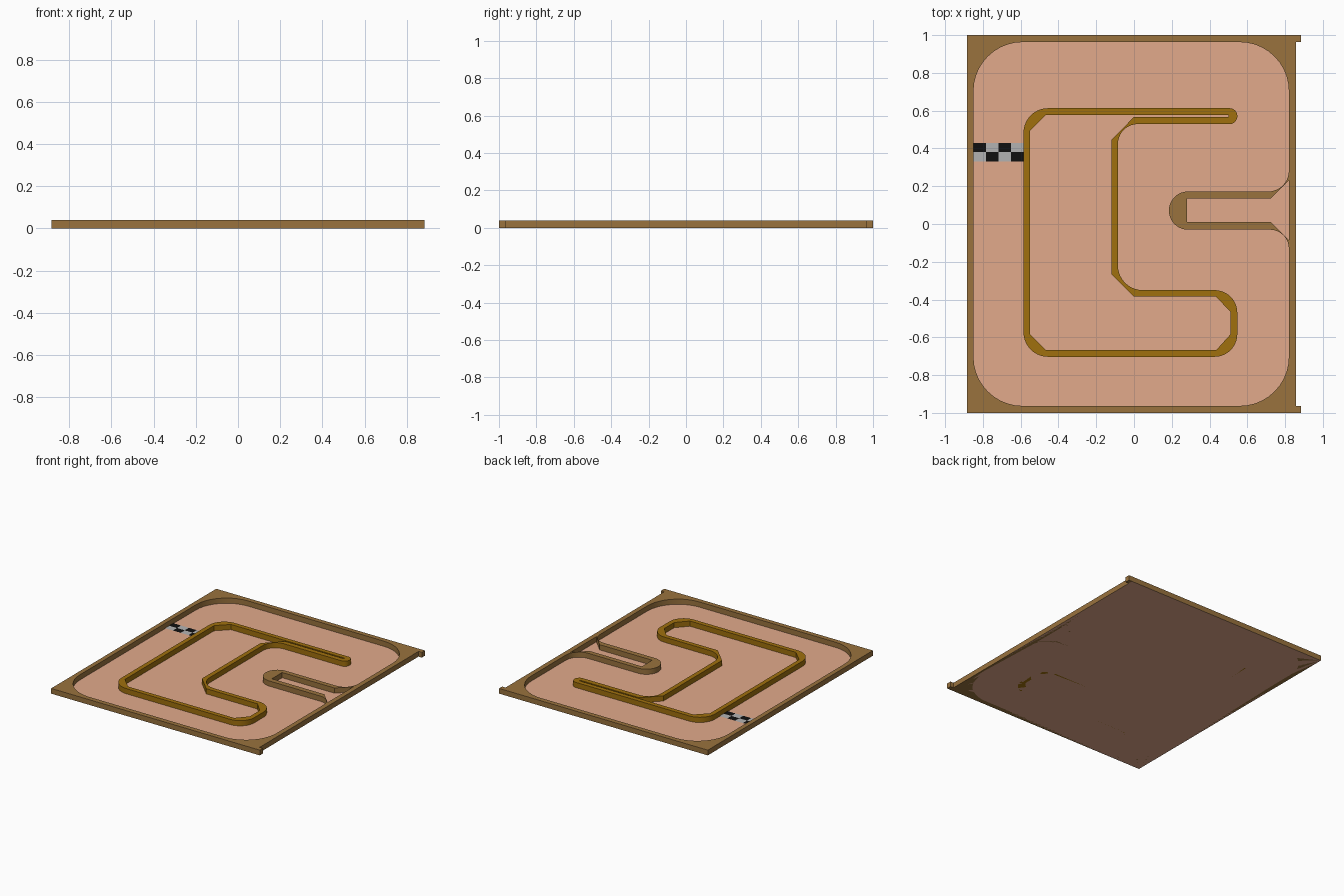
import bpy, bmesh, math
from mathutils import Vector

if "Cube" in bpy.data.objects:
    bpy.data.objects.remove(bpy.data.objects["Cube"])

H = 0.04  # wall height


def material(name, rgb):
    m = bpy.data.materials.new(name)
    m.diffuse_color = (*rgb, 1)
    m.use_nodes = True
    m.node_tree.nodes["Principled BSDF"].inputs["Base Color"].default_value = m.diffuse_color
    return m


def rounded(corners, steps=10):
    """Outline from (x, y, radius) corners, each filleted by its radius."""
    out, n = [], len(corners)
    for i, (x, y, r) in enumerate(corners):
        p = Vector((x, y))
        if r == 0:
            out.append(p)
            continue
        a = (Vector(corners[i - 1][:2]) - p).normalized()
        b = (Vector(corners[(i + 1) % n][:2]) - p).normalized()
        half = a.angle(b) / 2
        c = p + (a + b).normalized() * (r / math.sin(half))
        d = r / math.tan(half)
        u, v = p + a * d - c, p + b * d - c
        ang = u.angle(v)
        for k in range(steps + 1):
            t = k / steps
            out.append(c + (u * math.sin((1 - t) * ang) + v * math.sin(t * ang)) / math.sin(ang))
    return out


def finish(bm, name, mat):
    me = bpy.data.meshes.new(name)
    bm.to_mesh(me)
    bm.free()
    ob = bpy.data.objects.new(name, me)
    bpy.context.collection.objects.link(ob)
    me.materials.append(mat)
    return ob


def wall(name, loops, mat):
    """Extrude a flat region bounded by an outline and its holes."""
    bm = bmesh.new()
    for loop in loops:
        vs = [bm.verts.new((p.x, p.y, 0)) for p in loop]
        for i in range(len(vs)):
            bm.edges.new((vs[i - 1], vs[i]))
    bmesh.ops.triangle_fill(bm, edges=bm.edges[:], use_beauty=True, normal=(0, 0, 1))
    ext = bmesh.ops.extrude_face_region(bm, geom=bm.faces[:], use_keep_orig=True)
    top = [g for g in ext["geom"] if isinstance(g, bmesh.types.BMVert)]
    bmesh.ops.translate(bm, verts=top, vec=(0, 0, H))
    bmesh.ops.recalc_face_normals(bm, faces=bm.faces[:])
    ob = finish(bm, name, mat)
    bpy.ops.object.select_all(action='DESELECT')
    ob.select_set(True)
    bpy.context.view_layer.objects.active = ob
    bpy.ops.object.shade_smooth_by_angle(angle=math.radians(30))
    return ob


def flat(name, rects, z, mat):
    bm = bmesh.new()
    for x0, y0, x1, y1 in rects:
        bm.faces.new([bm.verts.new((x, y, z)) for x, y in
                      ((x0, y0), (x1, y0), (x1, y1), (x0, y1))])
    return finish(bm, name, mat)


frame_mat = material("frame_brown", (0.32, 0.17, 0.048))
island_mat = material("island_ochre", (0.35, 0.16, 0.004))
floor_mat = material("floor_pink", (0.76, 0.40, 0.26))
black = material("check_black", (0.005, 0.005, 0.005))
grey = material("check_grey", (0.45, 0.45, 0.45))

# Floor
flat("track_floor", [(-0.885, -1, 0.857, 1)], 0, floor_mat)

# Outer frame: border with end tabs, track opening, and pocket in the peninsula
border = rounded([(-0.885, -1, 0), (0.885, -1, 0), (0.885, -0.963, 0), (0.857, -0.963, 0),
                  (0.857, 0.963, 0), (0.885, 0.963, 0), (0.885, 1, 0), (-0.885, 1, 0)])
opening = rounded([(-0.85, -0.963, 0.26), (0.82, -0.963, 0.26),
                   (0.82, -0.03, 0.1), (0.185, -0.03, 0.1),
                   (0.185, 0.172, 0.1), (0.82, 0.172, 0.11),
                   (0.82, 0.963, 0.26), (-0.85, 0.963, 0.26)])
pocket = rounded([(0.28, 0.01, 0), (0.725, 0.01, 0), (0.82, -0.085, 0),
                  (0.82, 0.23, 0), (0.725, 0.135, 0), (0.28, 0.135, 0)])
wall("outer_wall", [border, opening, pocket], frame_mat)

# Inner island: filleted outside, chamfered inside
outside = rounded([(-0.585, 0.613, 0.13), (0.547, 0.613, 0.041), (0.547, 0.529, 0.041),
                   (-0.085, 0.529, 0.105), (-0.085, -0.35, 0.13), (0.547, -0.35, 0.12),
                   (0.547, -0.703, 0.12), (-0.585, -0.703, 0.13)])
inside = rounded([(x, y, 0) for x, y in (
    (-0.55, 0.495), (-0.465, 0.578), (0.5, 0.578), (0.5, 0.567), (0, 0.567), (-0.12, 0.445),
    (-0.12, -0.265), (0, -0.385), (0.435, -0.385), (0.51, -0.465), (0.51, -0.585),
    (0.435, -0.668), (-0.465, -0.668), (-0.55, -0.585))])
wall("inner_wall", [outside, inside], island_mat)

# Start line: 4 x 2 checks
cw, ch = 0.265 / 4, 0.05
for name, parity, mat in (("start_line_black", 1, black), ("start_line_grey", 0, grey)):
    flat(name, [(-0.85 + i * cw, 0.33 + j * ch, -0.85 + (i + 1) * cw, 0.33 + (j + 1) * ch)
                for i in range(4) for j in range(2) if (i + j) % 2 == parity], 0.003, mat)
